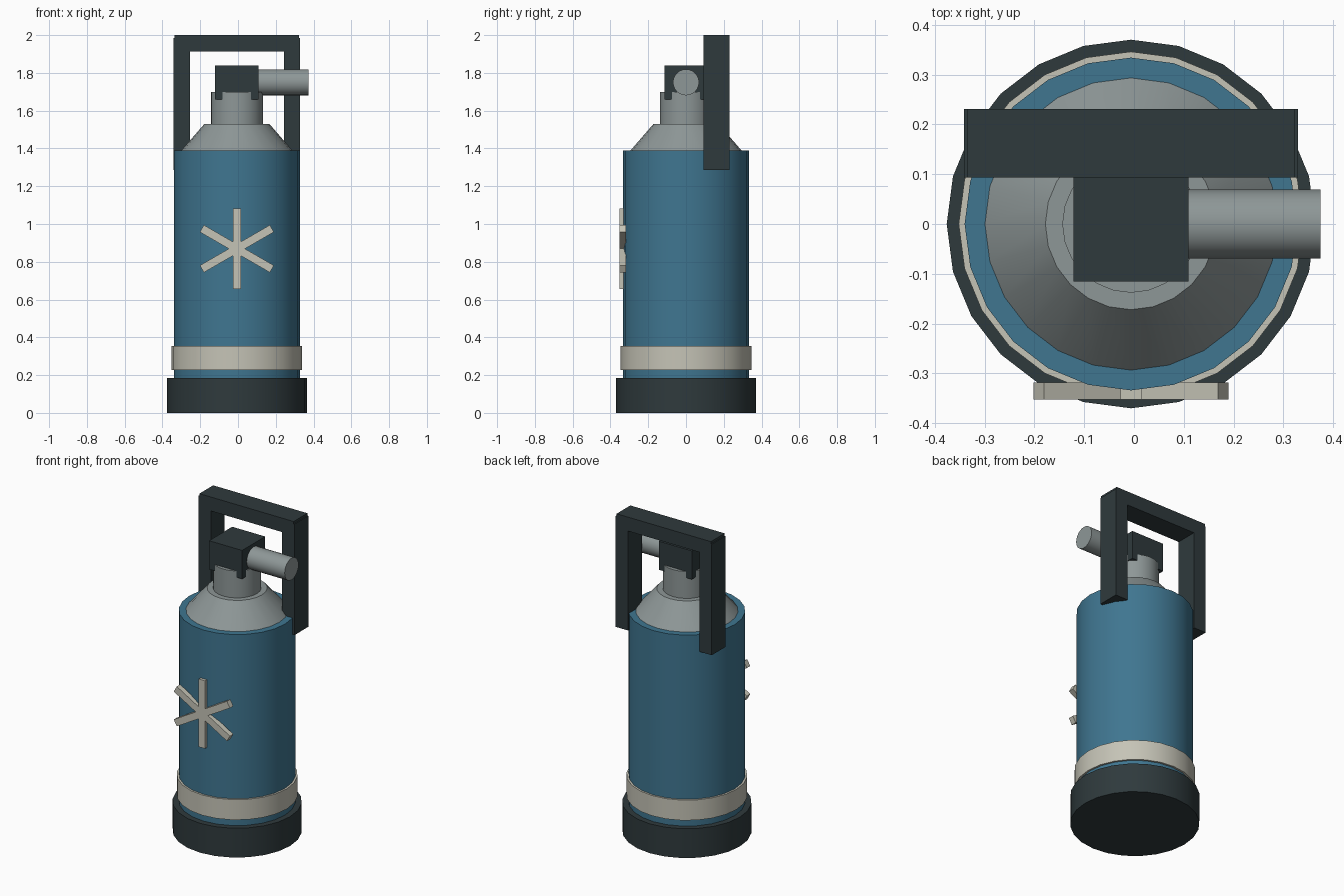
import bpy
from math import pi, radians

if "Cube" in bpy.data.objects:
    bpy.data.objects.remove(bpy.data.objects["Cube"])

CX = -0.006  # axis of the canister


def material(name, rgb):
    m = bpy.data.materials.new(name)
    m.diffuse_color = (*rgb, 1)
    m.use_nodes = True
    m.node_tree.nodes["Principled BSDF"].inputs["Base Color"].default_value = m.diffuse_color
    return m


BLUE = material("blue_paint", (0.05, 0.18, 0.28))
DARK = material("dark_rubber", (0.028, 0.042, 0.046))
CREAM = material("cream_paint", (0.56, 0.55, 0.47))
METAL = material("grey_metal", (0.27, 0.31, 0.31))


def finish(name, mat, smooth=False):
    ob = bpy.context.object
    ob.name = name
    ob.data.materials.append(mat)
    if smooth:
        bpy.ops.object.shade_smooth_by_angle(angle=radians(30))
    return ob


def turned(name, r1, r2, z0, z1, mat):
    bpy.ops.mesh.primitive_cone_add(vertices=24, radius1=r1, radius2=r2, depth=z1 - z0,
                                    location=(CX, 0, (z0 + z1) / 2))
    return finish(name, mat, True)


def box(name, size, loc, mat, rot=(0, 0, 0)):
    bpy.ops.mesh.primitive_cube_add(size=1, location=loc, rotation=rot)
    bpy.context.object.scale = size
    bpy.ops.object.transform_apply(location=False, rotation=False, scale=True)
    return finish(name, mat)


# Canister stack
turned("base_foot", 0.37, 0.37, 0, 0.185, DARK)
turned("canister_body", 0.334, 0.334, 0.1, 1.39, BLUE)
turned("lower_band", 0.346, 0.346, 0.226, 0.354, CREAM)
turned("shoulder", 0.295, 0.172, 1.388, 1.53, METAL)
turned("neck", 0.138, 0.138, 1.50, 1.70, METAL)

# Valve block and side nozzle
box("valve_block", (0.23, 0.23, 0.18), (CX, 0, 1.75), DARK)
bpy.ops.mesh.primitive_cylinder_add(vertices=24, radius=0.069, depth=0.32,
                                    location=(0.214, 0, 1.75), rotation=(0, pi / 2, 0))
finish("nozzle", METAL, True)

# Rear carrying handle
for side, label in ((-1, "left"), (1, "right")):
    box("handle_post_" + label, (0.086, 0.137, 0.70),
        (CX + side * 0.292, 0.162, 1.635), DARK)
box("handle_bar", (0.658, 0.137, 0.088), (CX, 0.162, 1.956), DARK)

# Six-armed emblem made of three crossed bars
for i in range(3):
    box(f"emblem_bar_{i + 1}", (0.043, 0.034, 0.428), (CX, -0.335, 0.869), CREAM,
        (0, i * pi / 3, 0))
